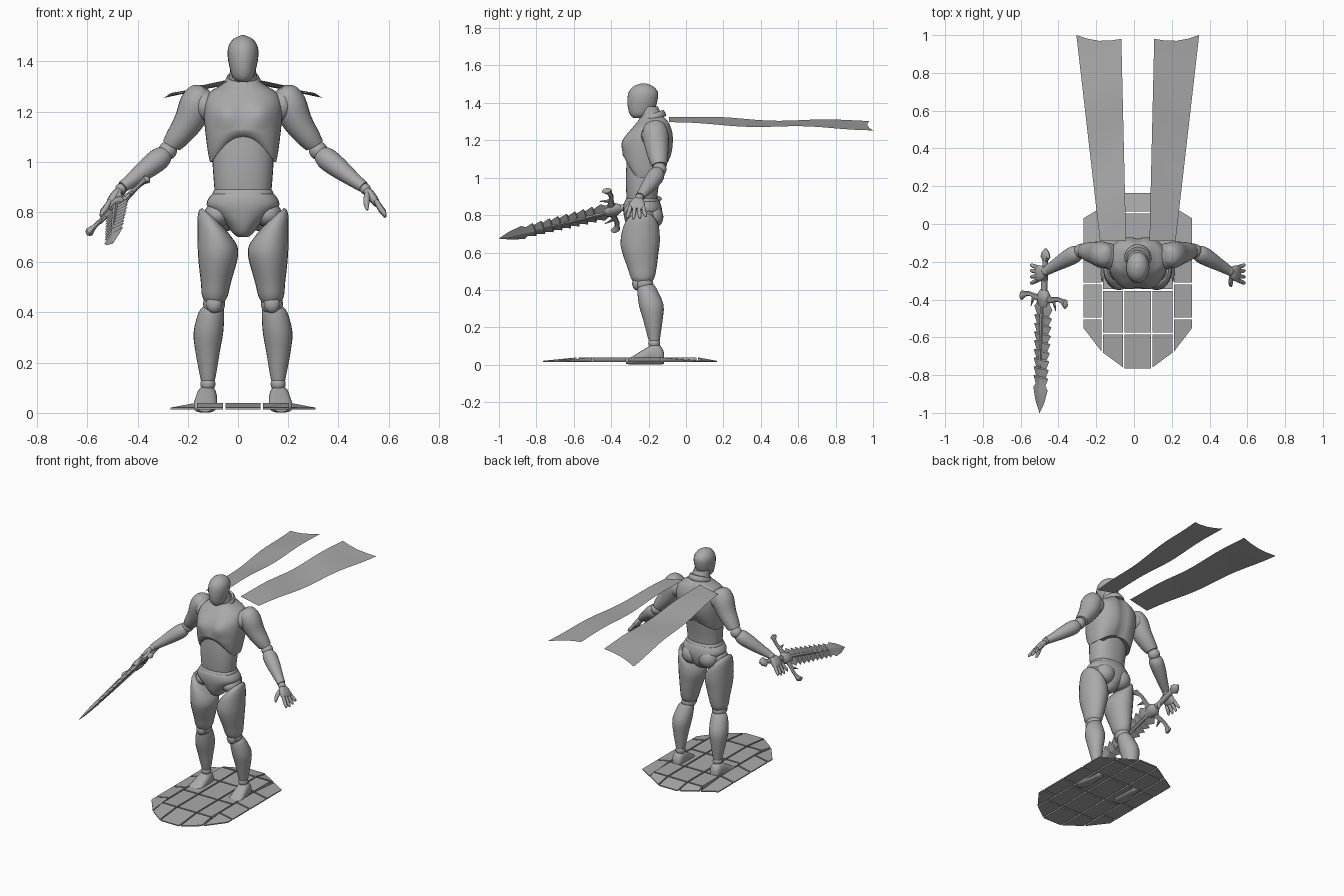
import bpy, bmesh, math
from mathutils import Vector, Matrix

if "Cube" in bpy.data.objects:
    bpy.data.objects.remove(bpy.data.objects["Cube"])

CX = 0.02  # body symmetry line
grey = bpy.data.materials.new("plain_grey")
grey.diffuse_color = (0.4, 0.4, 0.4, 1)
grey.use_nodes = True
grey.node_tree.nodes["Principled BSDF"].inputs["Base Color"].default_value = grey.diffuse_color


def finish(name, bm, angle=40):
    bmesh.ops.recalc_face_normals(bm, faces=bm.faces)
    me = bpy.data.meshes.new(name)
    bm.to_mesh(me)
    bm.free()
    me.materials.append(grey)
    me.shade_smooth()
    me.set_sharp_from_angle(angle=math.radians(angle))
    ob = bpy.data.objects.new(name, me)
    bpy.context.collection.objects.link(ob)
    return ob


def catmull(pts, k):
    out = []
    for i in range(len(pts) - 1):
        a, b, c, d = (pts[max(i - 1, 0)], pts[i], pts[i + 1], pts[min(i + 2, len(pts) - 1)])
        for j in range(k):
            t = j / k
            out.append([0.5 * (2 * q + (r - p) * t + (2 * p - 5 * q + 4 * r - s) * t * t
                               + (3 * q - p - 3 * r + s) * t ** 3) for p, q, r, s in zip(a, b, c, d)])
    return out + [list(pts[-1])]


def tube(name, pts, n=24, axis=None, ref=(0, 1, 0), k=3, p=2.0, mod=None, s=1, cx=CX, angle=40):
    """Loft of (x, y, z, radius_a, radius_b, tilt) sections."""
    pts = [tuple(q) + (0,) * (6 - len(q)) for q in pts]
    d = Vector(axis) if axis else Vector(pts[-1][:3]) - Vector(pts[0][:3])
    d.normalize()
    b = Vector(ref)
    b = (b - d * b.dot(d)).normalized()
    a = b.cross(d)
    bm = bmesh.new()
    rings = []
    for x, y, z, ra, rb, tilt in catmull(pts, k):
        ring = []
        for i in range(n):
            c, w = math.cos(2 * math.pi * i / n), math.sin(2 * math.pi * i / n)
            c = math.copysign(abs(c) ** (2 / p), c) * max(ra, 0.001)
            w = math.copysign(abs(w) ** (2 / p), w) * max(rb, 0.001)
            v = Vector((x, y, z)) + a * c + b * w + d * (tilt * c)
            if mod:
                v = mod(v)
            ring.append(bm.verts.new((cx + s * v.x, v.y, v.z)))
        rings.append(ring)
    for r, q in zip(rings, rings[1:]):
        for i in range(n):
            bm.faces.new((r[i], r[(i + 1) % n], q[(i + 1) % n], q[i]))
    bm.faces.new(rings[0])
    bm.faces.new(rings[-1])
    return finish(name, bm, angle)


def ball(name, c, r, s=1):
    bm = bmesh.new()
    m = Matrix.Translation((CX + s * c[0], c[1], c[2])) @ Matrix.Diagonal((*r, 1))
    bmesh.ops.create_uvsphere(bm, u_segments=24, v_segments=14, radius=1, matrix=m)
    finish(name, bm)


UP = (0, 0, 1)

# head, neck and collar
tube("head", [(0, -.25, 1.318, .018, .03), (0, -.246, 1.335, .04, .052), (0, -.238, 1.37, .052, .072),
              (0, -.232, 1.42, .061, .081), (0, -.228, 1.46, .058, .077), (0, -.228, 1.49, .038, .05),
              (0, -.228, 1.505, .006, .01)], axis=UP)
tube("neck", [(0, -.17, 1.27, .068, .07), (0, -.185, 1.32, .06, .062), (0, -.2, 1.38, .048, .05)], axis=UP)
tube("collar", [(0, -.178, 1.305, .066, .074), (0, -.182, 1.32, .072, .077), (0, -.186, 1.34, .063, .068)],
     axis=(0, -.35, 1))


# chest shell with arched lower rim and soft pectorals
def chest_shape(v):
    t = min(max((1.14 - v.z) / .14, 0), 1)
    arch = max(0, 1 - (v.x / .125) ** 2) * (.1 if v.y < -.22 else .05)
    front = 1 if v.y < -.22 else 0
    bump = math.exp(-((abs(v.x) - .068) / .05) ** 2 - ((v.z - 1.19) / .05) ** 2)
    spine = math.exp(-(v.x / .025) ** 2) * .012 * (1 - front)
    return Vector((v.x, v.y - front * .022 * bump - spine, v.z + t * arch))


tube("chest", [(0, -.215, 1.0, .132, .1), (0, -.215, 1.04, .14, .115), (0, -.21, 1.1, .148, .13),
               (0, -.2, 1.17, .155, .132), (0, -.19, 1.23, .155, .122), (0, -.18, 1.275, .135, .1),
               (0, -.175, 1.305, .09, .08), (0, -.178, 1.33, .055, .06)],
     n=48, axis=UP, k=5, p=2.4, mod=chest_shape)

# waist, belt and pelvis
tube("abdomen", [(0, -.235, .87, .112, .08), (0, -.235, .93, .117, .085), (0, -.228, 1.02, .122, .093),
                 (0, -.215, 1.12, .115, .1)], n=32, axis=UP, p=2.3)
tube("belt", [(0, -.235, .862, .118, .088), (0, -.235, .875, .122, .091), (0, -.235, .89, .113, .083)],
     n=32, axis=UP, p=2.3)
tube("pelvis", [(0, -.235, .88, .112, .085), (0, -.235, .865, .13, .097), (0, -.232, .83, .145, .104),
                (0, -.23, .795, .115, .102), (0, -.23, .75, .066, .09), (0, -.235, .715, .04, .065),
                (0, -.235, .7, .02, .04)], n=32, axis=UP, p=2.2)

for s, side in ((-1, "right"), (1, "left")):
    # leg
    ball(side + "_buttock", (.062, -.185, .79), (.066, .064, .065), s)
    ball(side + "_hip_joint", (.1, -.235, .79), (.055, .07, .05), s)
    tube(side + "_thigh", [(.117, -.235, .775, .046, .065, .9), (.105, -.24, .735, .075, .095, .75),
                           (.1, -.245, .66, .081, .105, .2), (.101, -.244, .6, .076, .097),
                           (.108, -.235, .52, .06, .078), (.112, -.232, .465, .051, .063),
                           (.112, -.232, .438, .035, .045)], axis=UP, s=s)
    ball(side + "_knee_joint", (.115, -.225, .435), (.044, .05, .045), s)
    ball(side + "_kneecap", (.115, -.262, .435), (.032, .026, .037), s)
    tube(side + "_shin", [(.118, -.212, .428, .036, .04), (.126, -.207, .4, .051, .053),
                          (.138, -.186, .32, .059, .066), (.141, -.177, .24, .048, .052),
                          (.14, -.172, .16, .034, .036), (.14, -.17, .13, .028, .03)], axis=UP, s=s)
    ball(side + "_ankle", (.14, -.17, .115), (.03, .032, .03), s)
    tube(side + "_foot", [(.143, -.118, .035, .02, .03), (.143, -.135, .05, .034, .049),
                          (.144, -.175, .055, .04, .054), (.148, -.23, .04, .045, .039),
                          (.152, -.285, .023, .045, .022), (.152, -.32, .014, .024, .01)],
         axis=(0, -1, 0), ref=UP, s=s, p=2.5)
    # arm
    ball(side + "_shoulder_joint", (.155, -.17, 1.225), (.05, .07, .065), s)
    tube(side + "_upper_arm", [(.155, -.168, 1.297, .02, .03), (.165, -.168, 1.275, .052, .058),
                               (.188, -.163, 1.225, .067, .07), (.22, -.155, 1.155, .058, .062),
                               (.262, -.147, 1.095, .047, .05), (.285, -.142, 1.065, .038, .04)], s=s)
    ball(side + "_elbow", (.3, -.142, 1.045), (.037, .038, .037), s)
    tube(side + "_forearm", [(.305, -.146, 1.035, .03, .03), (.33, -.158, 1.015, .044, .045),
                             (.375, -.183, .98, .042, .044), (.435, -.218, .933, .031, .033),
                             (.48, -.245, .9, .023, .026)], s=s)
    ball(side + "_wrist", (.487, -.25, .892), (.022, .024, .022), s)
    # hand
    tube(side + "_palm", [(.49, -.252, .888, .015, .022), (.505, -.258, .872, .018, .037),
                          (.525, -.262, .845, .017, .044), (.535, -.264, .83, .012, .038)], n=16, s=s, p=2.6)
    for i, name in enumerate(("index", "middle", "ring", "little")):
        y = -.298 + i * .023
        e = (-.018, -.006, .006, .014)[i]
        drop = (.046, .052, .048, .038)[i]
        tube(f"{side}_{name}_finger", [(.53, y, .845, .01, .011), (.548, y + e * .4, .832 - drop * .4, .011, .011),
                                       (.562, y + e * .8, .83 - drop * .75, .009, .009),
                                       (.567, y + e, .83 - drop, .004, .004)], n=10, s=s)
    tube(side + "_thumb", [(.495, -.28, .875, .011, .012), (.492, -.305, .85, .013, .013),
                           (.492, -.322, .825, .01, .01), (.495, -.33, .808, .004, .004)], n=10, s=s)

    # flying ribbon, a thin curved sheet
    bm = bmesh.new()
    rows, cols = 20, 4
    grid = []
    for i in range(rows + 1):
        t = i / rows
        inner, outer = .062 + .025 * t, .20 + .125 * t
        row = []
        for j in range(cols + 1):
            w = j / cols
            y = -.09 + 1.08 * t - .02 * t * math.sin(math.pi * w) + .01 * t * (2 * w - 1)
            z = 1.325 - .022 * t - (.028 + .022 * t) * w + .009 * math.sin(t * 9 + w * 1.5) * math.sin(math.pi * t)
            row.append(bm.verts.new((CX + s * (inner + (outer - inner) * w), y, z)))
        grid.append(row)
    for r, q in zip(grid, grid[1:]):
        for j in range(cols):
            f = (r[j], r[j + 1], q[j + 1], q[j])
            bm.faces.new(f if s > 0 else f[::-1])
    finish(side + "_ribbon", bm)

# sword: pommel, grip, cross guard and toothed blade
hilt, tip, pommel = Vector((-.478, -.39, .828)), Vector((-.5, -1.0, .675)), Vector((-.468, -.15, .885))
across = Vector((.73, -.15, .67)).normalized()
flat = across.cross(tip - hilt).normalized()


def along(t, a=hilt, b=tip):
    return tuple(a.lerp(b, t))


blade = [(*along(0), .04, .018), (*along(.06), .05, .016)]
for i in range(9):
    t = .09 + i * .075
    w = .066 - .0016 * i
    blade += [(*along(t), w, .015), (*along(t + .065), w * .66, .012)]
blade += [(*along(.79), .052, .012), (*along(.9), .033, .008), (*along(1), .001, .001)]
tube("blade", blade, n=4, k=1, ref=flat, cx=0, angle=20)
tube("blade_spine", [(*along(0), .016, .022), (*along(.5), .013, .018), (*along(.85), .004, .01)],
     n=6, k=1, ref=flat, cx=0)
tube("grip", [(*along(0, hilt, pommel), .016, .016), (*along(.5, hilt, pommel), .018, .018),
              (*along(.85, hilt, pommel), .013, .013)], n=12, cx=0)
tube("pommel", [(*along(.8, hilt, pommel), .013, .013), (*along(.9, hilt, pommel), .033, .02),
                (*along(1, hilt, pommel), .024, .016), (*along(1.08, hilt, pommel), .006, .006)],
     n=8, k=1, ref=flat, cx=0)
tube("guard_core", [(*along(-.07), .02, .02), (*along(-.01), .042, .03), (*along(.07), .03, .024)],
     n=10, ref=flat, cx=0)
ahead = (tip - hilt).normalized()
for s, side in ((-1, "lower"), (1, "upper")):
    arm = []
    for dist, fwd, r in ((0, 0, .026), (.05, .005, .018), (.1, -.006, .013), (.135, .0, .015),
                         (.158, .012, .026), (.17, .018, .006)):
        arm.append((*(hilt + across * dist * s + ahead * fwd), r, r * .7))
    tube(side + "_guard_arm", arm, n=8, k=2, ref=flat, cx=0)
    spike = hilt + across * .07 * s
    tube(side + "_guard_spike", [(*spike, .014, .01), (*(spike + ahead * .06 + across * .02 * s), .002, .002)],
         n=6, k=1, ref=flat, cx=0)

# paved base: tiles clipped to a long octagon, with bevelled outer edge
half = [(.07, -.765), (.192, -.675), (.288, -.55), (.288, .03), (.065, .165)]
outline = half + [(-x, y) for x, y in reversed(half)]
edges = []
for (x0, y0), (x1, y1) in zip(outline, outline[1:] + outline[:1]):
    edges.append((Vector((x0, y0, 0)), Vector((y1 - y0, x0 - x1, 0)).normalized()))
columns = (-.288, -.188, -.074, .074, .188, .288)
inner_rows = (-.765, -.58, -.35, -.12, .06, .165)
outer_rows = (-.765, -.5, -.315, -.13, .165)
gap = .005
base = bmesh.new()
for c in range(5):
    rows = outer_rows if c in (0, 4) else inner_rows
    for y0, y1 in zip(rows, rows[1:]):
        x0, x1 = columns[c] + gap * (c > 0), columns[c + 1] - gap * (c < 4)
        ya, yb = y0 + gap * (y0 > -.765), y1 - gap * (y1 < .165)
        tile = bmesh.new()
        tile.faces.new([tile.verts.new(q) for q in ((x0, ya, 0), (x1, ya, 0), (x1, yb, 0), (x0, yb, 0))])
        for co, no in edges:
            bmesh.ops.bisect_plane(tile, geom=tile.verts[:] + tile.edges[:] + tile.faces[:], dist=1e-5,
                                   plane_co=co, plane_no=no, clear_outer=True)
        for f in tile.faces:
            loop = [v.co.copy() for v in f.verts]
            low = [base.verts.new((CX + p.x, p.y, .014)) for p in loop]
            top = [base.verts.new((CX + p.x, p.y, .021 if any(abs((p - co).dot(no)) < .002 for co, no in edges)
                                   else .039)) for p in loop]
            base.faces.new(low)
            base.faces.new(top)
            for i in range(len(loop)):
                j = (i + 1) % len(loop)
                base.faces.new((low[i], low[j], top[j], top[i]))
        tile.free()
finish("paved_base", base, 5)
